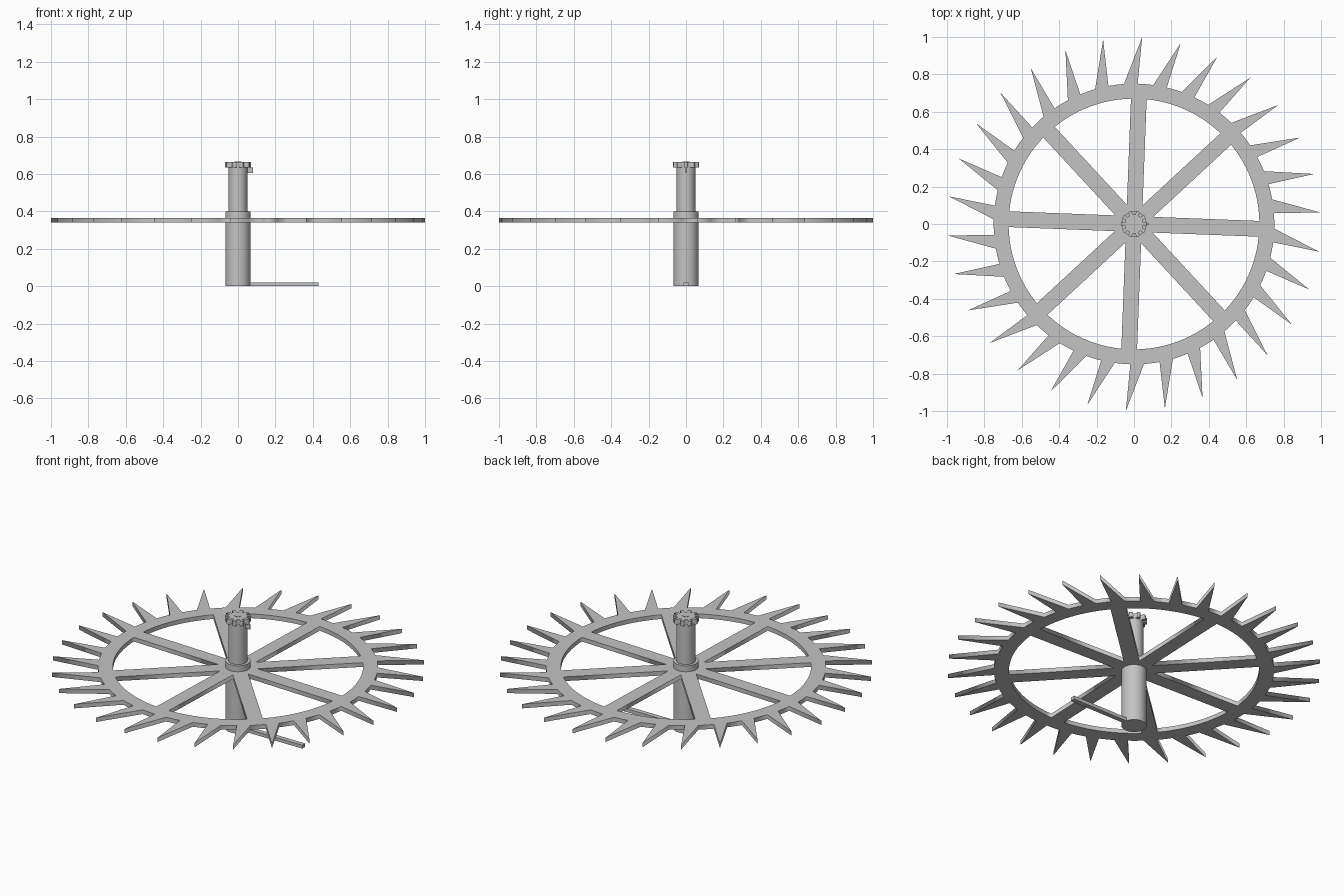
import bpy
from math import sin, cos, asin, radians, pi

cube = bpy.data.objects.get("Cube")
if cube:
    bpy.data.objects.remove(cube, do_unlink=True)


def material(name, colour):
    mat = bpy.data.materials.new(name)
    mat.use_nodes = True
    mat.diffuse_color = colour
    mat.node_tree.nodes["Principled BSDF"].inputs["Base Color"].default_value = colour
    return mat


steel = material("grey steel", (0.55, 0.55, 0.55, 1))


def polar(r, deg):
    a = radians(deg)
    return r * cos(a), r * sin(a)


def flat_plate(name, outlines, z0, z1):
    """Extrude closed outlines; inner outlines become holes."""
    curve = bpy.data.curves.new(name, 'CURVE')
    curve.dimensions = '2D'
    curve.fill_mode = 'BOTH'
    curve.extrude = (z1 - z0) / 2
    for pts in outlines:
        spline = curve.splines.new('POLY')
        spline.points.add(len(pts) - 1)
        for p, (x, y) in zip(spline.points, pts):
            p.co = (x, y, 0, 1)
        spline.use_cyclic_u = True
    helper = bpy.data.objects.new(name + " curve", curve)
    bpy.context.collection.objects.link(helper)
    graph = bpy.context.evaluated_depsgraph_get()
    mesh = bpy.data.meshes.new_from_object(helper.evaluated_get(graph))
    bpy.data.objects.remove(helper, do_unlink=True)
    mesh.name = name
    mesh.materials.clear()
    mesh.materials.append(steel)
    obj = bpy.data.objects.new(name, mesh)
    obj.location.z = (z0 + z1) / 2
    bpy.context.collection.objects.link(obj)
    return obj


def shaft(name, radius, z0, z1, sides=32):
    bpy.ops.mesh.primitive_cylinder_add(vertices=sides, radius=radius, depth=z1 - z0,
                                        location=(0, 0, (z0 + z1) / 2))
    obj = bpy.context.object
    obj.name = name
    obj.data.materials.append(steel)
    bpy.ops.object.shade_smooth_by_angle(angle=radians(30))
    return obj


def box(name, low, high):
    bpy.ops.mesh.primitive_cube_add(size=1, location=[(a + b) / 2 for a, b in zip(low, high)])
    obj = bpy.context.object
    obj.name = name
    obj.scale = [b - a for a, b in zip(low, high)]
    obj.data.materials.append(steel)
    return obj


# Toothed wheel: undercut pointed teeth outside, spoke windows inside
TEETH, SPOKES = 30, 8
RIM_OUT, RIM_IN, SPOKE_W = 0.75, 0.67, 0.084
teeth = []
for i in range(TEETH):
    tip = 3.5 + i * 360 / TEETH
    teeth += [polar(1.0, tip), polar(RIM_OUT, tip + 6.6),
              polar(RIM_OUT, tip + 9.8), polar(RIM_OUT, tip + 13.0)]

step = 360 / SPOKES
inner = SPOKE_W / 2 / sin(pi / SPOKES)
half = step / 2 - asin(SPOKE_W / 2 / RIM_IN) * 180 / pi
windows = []
for i in range(SPOKES):
    mid = -2.2 + (i + 0.5) * step
    arc = [polar(RIM_IN, mid + half * t / 6) for t in range(-6, 7)]
    windows.append([polar(inner, mid)] + arc)
flat_plate("toothed_wheel", [teeth] + windows, 0.34, 0.365)

# Arbor: thick lower shaft with collar, thinner upper shaft
shaft("lower_shaft", 0.067, 0, 0.40)
shaft("upper_shaft", 0.05, 0.40, 0.64)

# Pinion with blunt teeth at the top
PINION = 10
cog = []
for i in range(PINION):
    a = i * 360 / PINION
    cog += [polar(0.05, a - 10), polar(0.071, a - 8), polar(0.071, a + 8), polar(0.05, a + 10)]
flat_plate("pinion", [cog], 0.635, 0.665)
shaft("pivot", 0.018, 0.66, 0.667, 8)

# Small tab under the pinion and the pointer at the foot
box("pinion_tab", (0.045, -0.002, 0.605), (0.08, 0.002, 0.635))
box("pointer", (0, -0.014, 0), (0.43, 0.014, 0.02))
